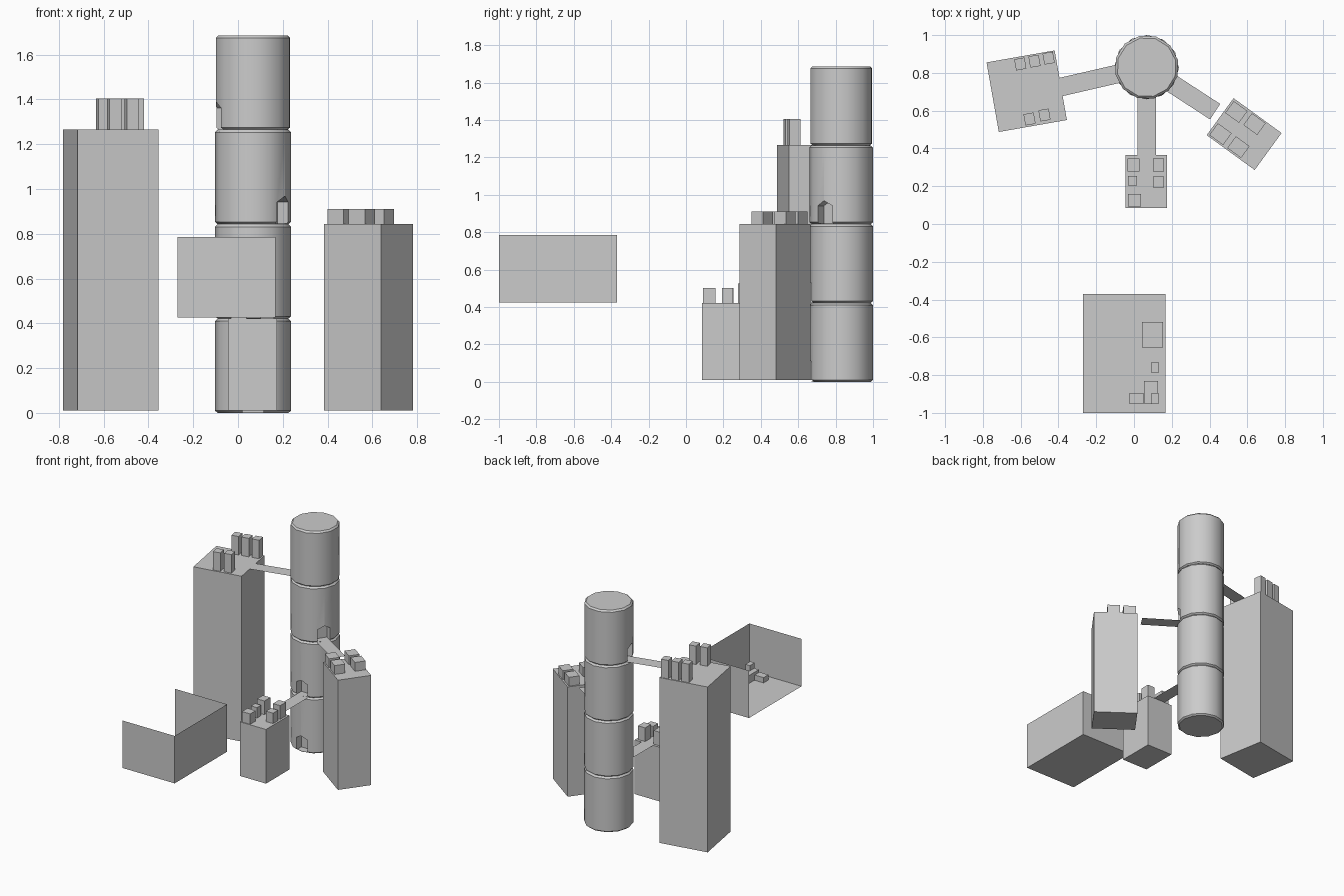
import bpy, bmesh, math
from mathutils import Matrix, Vector

if "Cube" in bpy.data.objects:
    bpy.data.objects.remove(bpy.data.objects["Cube"])

TX, TY, R, H = 0.067, 0.83, 0.17, 0.4215   # tower axis, radius, storey height


def finish(name, bm):
    bmesh.ops.recalc_face_normals(bm, faces=bm.faces)
    me = bpy.data.meshes.new(name)
    bm.to_mesh(me)
    bm.free()
    ob = bpy.data.objects.new(name, me)
    bpy.context.collection.objects.link(ob)
    return ob


def box(name, cx, cy, sx, sy, z0, z1, deg=0):
    bm = bmesh.new()
    m = (Matrix.Translation((cx, cy, (z0 + z1) / 2))
         @ Matrix.Rotation(math.radians(deg), 4, 'Z')
         @ Matrix.Diagonal((sx, sy, z1 - z0, 1)))
    bmesh.ops.create_cube(bm, size=1, matrix=m)
    return finish(name, bm)


def sheet(name, quads):
    bm = bmesh.new()
    for q in quads:
        bm.faces.new([bm.verts.new(p) for p in q])
    bmesh.ops.remove_doubles(bm, verts=bm.verts, dist=1e-5)
    return finish(name, bm)


def storey(name, z, deg):
    # twelve-sided drum with small chamfers top and bottom
    bm = bmesh.new()
    rings = []
    for r, h in ((R - .012, 0), (R, .010), (R, H - .012), (R - .012, H)):
        rings.append([bm.verts.new((TX + r * math.cos(a), TY + r * math.sin(a), z + h))
                      for a in (math.tau * i / 12 + math.radians(deg) for i in range(12))])
    for lo, hi in zip(rings, rings[1:]):
        for i in range(12):
            j = (i + 1) % 12
            bm.faces.new((lo[i], lo[j], hi[j], hi[i]))
    bm.faces.new(rings[0][::-1])
    bm.faces.new(rings[-1])
    return finish(name, bm)


def doorway(tower, z, deg):
    # peaked doorway recess cut toward the given heading
    prof = [(-.046, .002), (.046, .002), (.046, .098), (0, .125), (-.046, .098)]
    m = Matrix.Translation((TX, TY, z)) @ Matrix.Rotation(math.radians(deg), 4, 'Z')
    bm = bmesh.new()
    f = bm.faces.new([bm.verts.new(m @ Vector((.10, y, h))) for y, h in prof])
    ext = bmesh.ops.extrude_face_region(bm, geom=[f])
    vs = [v for v in ext['geom'] if isinstance(v, bmesh.types.BMVert)]
    bmesh.ops.translate(bm, verts=vs, vec=m.to_3x3() @ Vector((.15, 0, 0)))
    cutter = finish(tower.name + "_door_cutter", bm)
    cutter.hide_render = True
    cutter.hide_viewport = True
    mod = tower.modifiers.new("doorway", 'BOOLEAN')
    mod.operation = 'DIFFERENCE'
    mod.solver = 'EXACT'
    mod.object = cutter


def bridge(name, deg, start, end, z, w=.098):
    m = Matrix.Translation((TX, TY, z)) @ Matrix.Rotation(math.radians(deg), 4, 'Z')
    sheet(name, [[m @ Vector(p) for p in
                  ((start, -w / 2, 0), (end, -w / 2, 0), (end, w / 2, 0), (start, w / 2, 0))]])


# tower storeys, each with a doorway
for i, (heading, turn) in enumerate(((-90, 0), (-90, 0), (-33, -3), (193, 13))):
    s = storey("tower_storey_%d" % (i + 1), i * H, turn)
    for o in bpy.context.selected_objects:
        o.select_set(False)
    s.select_set(True)
    bpy.context.view_layer.objects.active = s
    bpy.ops.object.shade_smooth_by_angle(angle=math.radians(40))
    doorway(s, i * H, heading)

# flat walkways from doors to rooftops
bridge("low_bridge", -90, .13, .466, .422)
bridge("middle_bridge", -33, .13, .432, .844)
bridge("high_bridge", 193, .13, .482, 1.266)

# blocks
box("low_block", .065, .226, .22, .28, .01, .421)
box("middle_block", .583, .476, .314, .242, .01, .843, -36)
box("high_block", -.568, .703, .366, .374, .01, 1.265, 10)

# rooftop crates
for i, (x, y, sx, sy, t) in enumerate((
        (-.003, .312, .062, .07, .525), (.13, .312, .06, .07, .525),
        (-.008, .228, .05, .05, .50), (.13, .222, .06, .06, .50),
        (.003, .125, .07, .066, .50))):
    box("low_crate_%d" % i, x, y, sx, sy, .421, t)
for i, (x, y) in enumerate(((.542, .593), (.638, .529), (.458, .476), (.553, .407))):
    box("middle_crate_%d" % i, x, y, .09, .077, .843, .91, -36)
for i, (x, y) in enumerate(((-.602, .847), (-.527, .862), (-.452, .878),
                            (-.553, .556), (-.474, .577))):
    box("high_crate_%d" % i, x, y, .055, .06, 1.265, 1.405, 10)

# open-sided tray: floor and three walls, open on the left and top
x0, x1, y0, y1, z0, z1 = -.27, .168, -1.0, -.37, .425, .785
sheet("tray", [
    [(x0, y0, z0), (x1, y0, z0), (x1, y1, z0), (x0, y1, z0)],
    [(x0, y0, z0), (x1, y0, z0), (x1, y0, z1), (x0, y0, z1)],
    [(x1, y0, z0), (x1, y1, z0), (x1, y1, z1), (x1, y0, z1)],
    [(x1, y1, z0), (x0, y1, z0), (x0, y1, z1), (x1, y1, z1)]])

# crates in the tray
for i, (x, y, sx, sy, b, t) in enumerate((
        (.098, -.587, .11, .135, 0, .05), (.11, -.76, .037, .058, 0, .04),
        (.09, -.89, .075, .12, 0, .06), (.11, -.925, .037, .058, .06, .10),
        (.013, -.925, .075, .058, 0, .04))):
    box("tray_crate_%d" % i, x, y, sx, sy, z0 + b, z0 + t)
